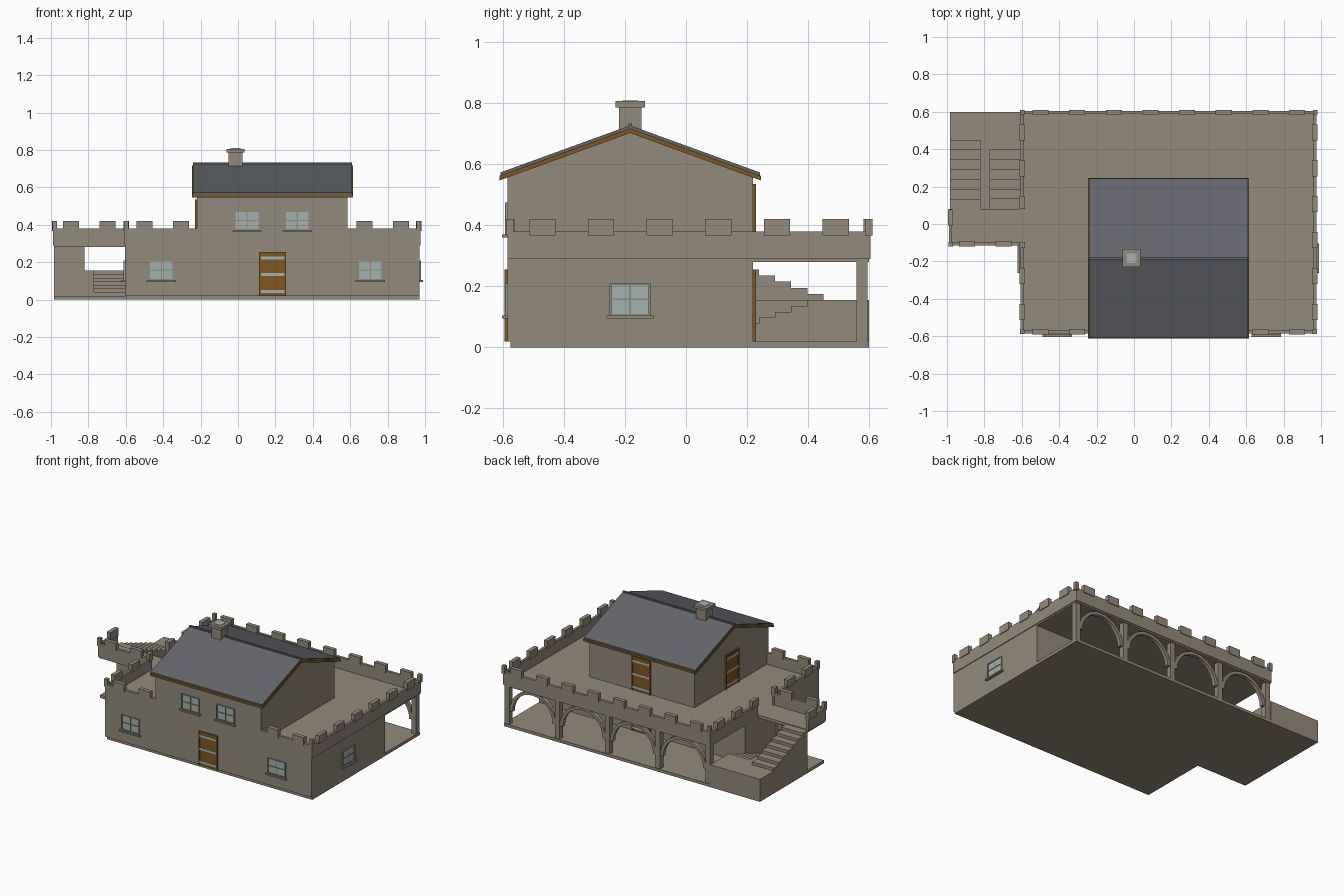
import bpy, bmesh, math

if "Cube" in bpy.data.objects:
    bpy.data.objects.remove(bpy.data.objects["Cube"])


def mat(name, r, g, b):
    m = bpy.data.materials.new(name)
    m.diffuse_color = (r, g, b, 1)
    m.use_nodes = True
    m.node_tree.nodes["Principled BSDF"].inputs["Base Color"].default_value = m.diffuse_color
    return m


STONE = mat("stone", 0.29, 0.255, 0.20)
ROOF = mat("slate", 0.125, 0.133, 0.147)
WOOD = mat("wood", 0.21, 0.095, 0.015)
GLASS = mat("pale_glass", 0.36, 0.45, 0.43)


def finish(name, bm, m):
    bmesh.ops.recalc_face_normals(bm, faces=bm.faces)
    me = bpy.data.meshes.new(name)
    bm.to_mesh(me)
    bm.free()
    me.materials.append(m)
    ob = bpy.data.objects.new(name, me)
    bpy.context.collection.objects.link(ob)
    return ob


def box(name, a, b, m=STONE):
    lo = [min(p, q) for p, q in zip(a, b)]
    hi = [max(p, q) for p, q in zip(a, b)]
    bm = bmesh.new()
    bmesh.ops.create_cube(bm, size=1)
    for v in bm.verts:
        v.co = [hi[i] if v.co[i] > 0 else lo[i] for i in range(3)]
    return finish(name, bm, m)


def extrude(name, pts, place, d0, d1, m=STONE):
    """Extrude a 2D profile; place(u, z, d) gives the 3D point."""
    bm = bmesh.new()
    f = bm.faces.new([bm.verts.new(place(u, z, d0)) for u, z in pts])
    side = bmesh.ops.extrude_face_region(bm, geom=[f])
    new = [v for v in side["geom"] if isinstance(v, bmesh.types.BMVert)]
    n = len(pts)
    for v, (u, z) in zip(new, [min(pts, key=lambda p: (place(p[0], p[1], d0)[0] - v.co.x) ** 2 +
                                   (place(p[0], p[1], d0)[1] - v.co.y) ** 2 +
                                   (p[1] - v.co.z) ** 2) for v in new]):
        v.co = place(u, z, d1)
    return finish(name, bm, m)


along_x = lambda u, z, d: (d, u, z)
along_y = lambda u, z, d: (u, d, z)

# Wall frames: u runs along the wall, d points outward
front = lambda u, d, z: (u, -0.585 - d, z)
right = lambda u, d, z: (0.97 + d, u, z)
left = lambda u, d, z: (-0.605 - d, u, z)
inner_back = lambda u, d, z: (u, 0.22 + d, z)
house_left = lambda u, d, z: (-0.22 - d, u, z)


def plate(name, wall, u0, u1, z0, z1, d0, d1, m=STONE):
    return box(name, wall(u0, d0, z0), wall(u1, d1, z1), m)


def window(wall, c, z):
    w, h = 0.068, 0.105
    plate("window_glass", wall, c - w, c + w, z, z + h, -0.01, 0.003, GLASS)
    for s in (-1, 1):
        plate("window_jamb", wall, c + s * w, c + s * (w - 0.007), z, z + h, -0.01, 0.008)
    for zz, t in ((z, 0.006), (z + h - 0.006, 0.006), (z + h * 0.48, 0.005)):
        plate("window_rail", wall, c - w, c + w, zz, zz + t, -0.01, 0.007)
    plate("window_mullion", wall, c - 0.003, c + 0.003, z, z + h, -0.01, 0.006)
    plate("window_sill", wall, c - 0.078, c + 0.078, z - 0.01, z, -0.01, 0.018)


def door(wall, c, z):
    plate("door_panel", wall, c - 0.07, c + 0.07, z, z + 0.23, -0.01, 0.004, WOOD)
    for s in (-1, 1):
        plate("door_jamb", wall, c + s * 0.072, c + s * 0.063, z, z + 0.235, -0.01, 0.01, WOOD)
    plate("door_head", wall, c - 0.07, c + 0.07, z + 0.226, z + 0.235, -0.01, 0.01, WOOD)
    for zz in (0.015, 0.105, 0.195):
        plate("door_strap", wall, c - 0.063, c + 0.063, z + zz, z + zz + 0.016, -0.01, 0.007, GLASS)


# Base slab and ground storey
box("base_main", (-0.6, -0.575, 0), (0.97, 0.6, 0.02))
box("base_stair", (-0.985, -0.1, 0), (-0.6, 0.6, 0.02))
box("ground_storey", (-0.605, -0.585, 0.02), (0.97, 0.22, 0.3))
box("terrace_slab", (-0.605, 0.22, 0.28), (0.97, 0.6, 0.3))
box("landing_slab", (-0.985, -0.11, 0.28), (-0.605, 0.08, 0.3))


# Parapets with merlons: low wall plus slightly thicker blocks
def parapet(axis, pos, a, b, inward, centres):
    def span(name, u0, u1, z0, z1, out, t):
        p, q = pos - inward * out, pos + inward * t
        if axis == "x":
            box(name, (u0, p, z0), (u1, q, z1))
        else:
            box(name, (p, u0, z0), (q, u1, z1))
    span("parapet", a, b, 0.29, 0.38, 0, 0.018)
    for c in centres:
        if a - 0.01 < c < b + 0.01:
            u0, u1 = max(a, c - 0.043), min(b, c + 0.043)
            span("merlon", u0, u1, 0.366, 0.42, 0.005, 0.023)


mx = [-0.5 + 0.196 * i for i in range(8)]
my = [-0.47 + 0.192 * i for i in range(6)]
parapet("x", -0.585, -0.605, -0.22, 1, mx)
parapet("x", -0.585, 0.585, 0.975, 1, mx)
parapet("x", 0.605, -0.605, 0.975, -1, mx)
parapet("y", 0.975, -0.585, 0.605, -1, my)
parapet("y", -0.607, -0.585, -0.095, 1, my)
parapet("y", -0.607, 0.08, 0.605, 1, my)
parapet("x", -0.115, -0.99, -0.6, 1, [-0.892, -0.697])
parapet("y", -0.99, -0.115, 0.08, 1, [0.035])
for x, y in ((-0.598, -0.577), (0.967, -0.577), (0.97, 0.598), (-0.598, 0.598), (-0.981, -0.107)):
    box("corner_merlon", (x - 0.012, y - 0.012, 0.366), (x + 0.012, y + 0.012, 0.42))

# Upper house: gabled body running along x
gable = [(-0.585, 0.29), (0.22, 0.29), (0.22, 0.566), (-0.183, 0.712), (-0.585, 0.566)]
extrude("upper_house", gable, along_x, -0.22, 0.585)


# Roof: a timber layer with slate on top
def chevron(z, t, half):
    drop = 0.155 * half / 0.427
    c, e = -0.183, half
    return [(c - e, z - drop), (c, z), (c + e, z - drop),
            (c + e, z - drop - t), (c, z - t), (c - e, z - drop - t)]


extrude("roof_timber", chevron(0.717, 0.015, 0.428), along_x, -0.246, 0.615, WOOD)
extrude("roof_slate", chevron(0.727, 0.011, 0.425), along_x, -0.241, 0.610, ROOF)
box("roof_ridge", (-0.241, -0.189, 0.715), (0.61, -0.177, 0.733), ROOF)

# Chimney
box("chimney_stack", (-0.05, -0.22, 0.68), (0.024, -0.145, 0.79))
box("chimney_cap", (-0.062, -0.231, 0.786), (0.036, -0.134, 0.806))
box("chimney_opening", (-0.039, -0.208, 0.80), (0.013, -0.157, 0.809), GLASS)

# Windows and doors
for c, z in ((-0.41, 0.104), (0.707, 0.104), (0.048, 0.37), (0.317, 0.37)):
    window(front, c, z)
window(right, -0.183, 0.104)
window(left, -0.183, 0.104)
door(front, 0.185, 0.02)
door(inner_back, 0.185, 0.02)
door(inner_back, 0.185, 0.3)
door(house_left, -0.183, 0.3)

# Rear arcade: five posts, four curved arches
x0, step, n = -0.583, 0.3835, 14
for i in range(5):
    x = x0 + step * i
    box("arcade_post", (x - 0.018, 0.558, 0.02), (x + 0.018, 0.595, 0.285))
    if i < 4:
        c, r = x + step / 2, step / 2 - 0.016
        ang = [math.pi * k / n for k in range(n + 1)]
        outer = [(c + r * math.cos(a), 0.11 + 0.173 * math.sin(a)) for a in ang]
        inner = [(c + (r - 0.022) * math.cos(a), 0.11 + 0.153 * math.sin(a)) for a in reversed(ang)]
        extrude("arcade_arch", outer + inner, along_y, 0.564, 0.59)


# Stairs: two opposite flights joined by a half landing
def flight(name, xa, xb, za, zb, count):
    run, rise = 0.37 / count, (zb - za) / count
    pts = [(0.08, 0.02)]
    for k in range(count):
        z = za + rise * (k + (1 if zb > za else 0))
        pts += [(0.08 + run * k, z), (0.08 + run * (k + 1), z)]
    extrude(name, pts + [(0.45, 0.02)], along_x, xa, xb)


flight("upper_flight", -0.985, -0.82, 0.295, 0.155, 7)
flight("lower_flight", -0.77, -0.605, 0.02, 0.155, 7)
box("stair_divider", (-0.82, 0.08, 0.02), (-0.77, 0.45, 0.155))
box("half_landing", (-0.985, 0.45, 0.02), (-0.605, 0.6, 0.155))
